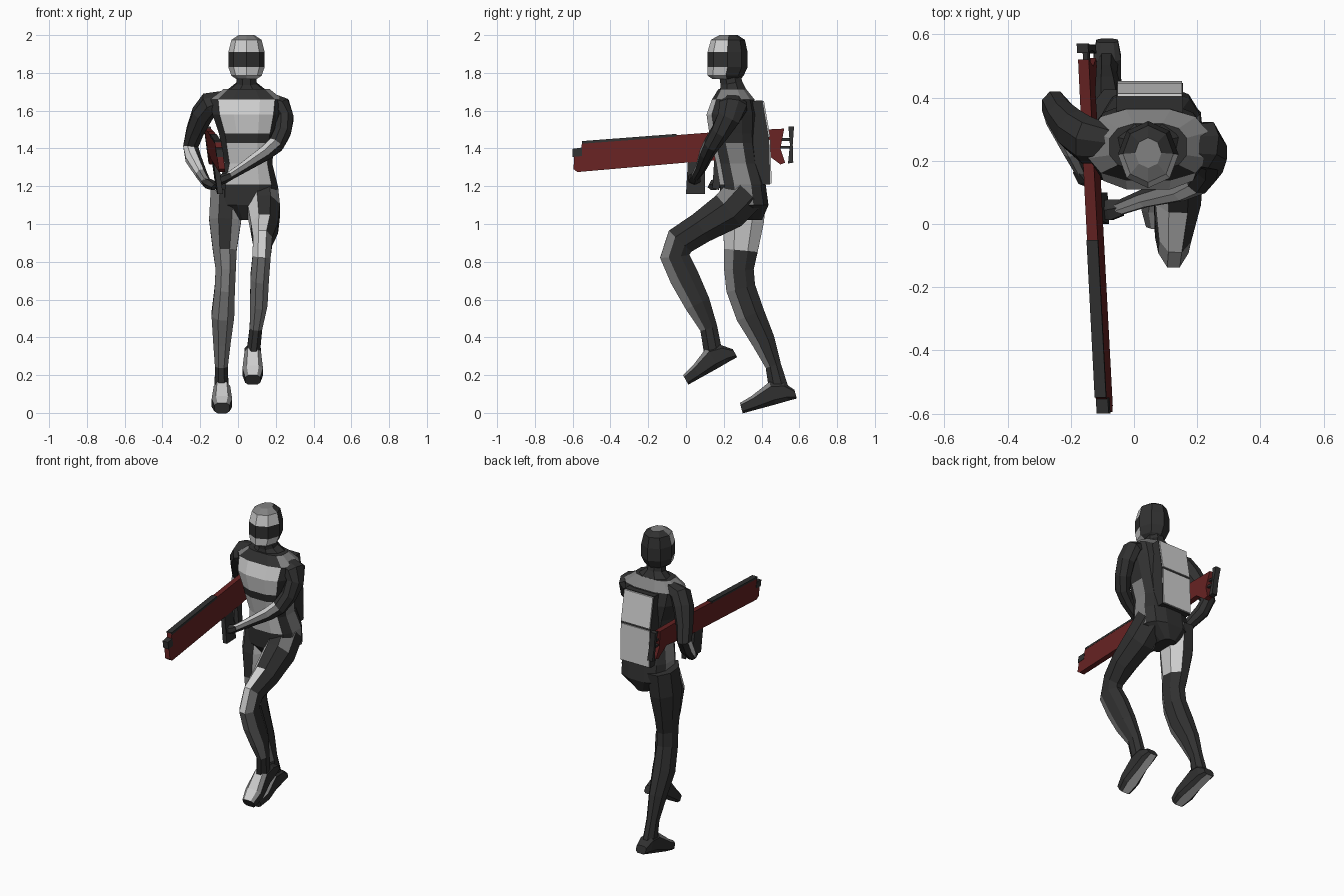
import bpy, bmesh, math
from mathutils import Vector, Matrix

DARK, MID, LIGHT, RED = range(4)
mats = []
for name, col in (("dark grey", (.03, .03, .03)), ("mid grey", (.22, .22, .22)),
                  ("light grey", (.62, .62, .62)), ("dark red", (.13, .016, .016))):
    m = bpy.data.materials.new(name)
    m.diffuse_color = (*col, 1)
    mats.append(m)


def finish(name, bm):
    bmesh.ops.recalc_face_normals(bm, faces=bm.faces)
    me = bpy.data.meshes.new(name)
    bm.to_mesh(me)
    bm.free()
    for m in mats:
        me.materials.append(m)
    ob = bpy.data.objects.new(name, me)
    bpy.context.collection.objects.link(ob)
    return ob


def tube(name, st, rule, n=8, ref=(1, 0, 0), power=1, off=.5, axis=None, mtx=None, caps=(DARK, DARK)):
    """Loft through stations (x, y, z, half width, half depth); rule(row, angle) gives the colour."""
    bm = bmesh.new()
    rings = []
    P = [Vector(s[:3]) for s in st]
    sp = lambda c: math.copysign(abs(c) ** power, c)
    for i, s in enumerate(st):
        t = Vector(axis) if axis else (P[min(i + 1, len(P) - 1)] - P[max(i - 1, 0)]).normalized()
        u = Vector(ref)
        u = (u - t * u.dot(t)).normalized()
        v = t.cross(u)
        ring = []
        for k in range(n):
            a = 2 * math.pi * (k - off) / n
            ring.append(bm.verts.new(P[i] + u * s[3] * sp(math.cos(a)) + v * s[4] * sp(math.sin(a))))
        rings.append(ring)
    for i in range(len(rings) - 1):
        for k in range(n):
            k2 = (k + 1) % n
            f = bm.faces.new((rings[i][k], rings[i][k2], rings[i + 1][k2], rings[i + 1][k]))
            f.material_index = rule(i, ((k + .5 - off) * 360 / n) % 360)
    bm.faces.new(rings[0]).material_index = caps[0]
    bm.faces.new(rings[-1]).material_index = caps[1]
    if mtx:
        bm.transform(mtx)
    return finish(name, bm)


def diff(a, b):
    return abs((a - b + 180) % 360 - 180)


def prism(name, pts, x0, x1, mat, warp=None):
    """Extrude a (y, z) outline from x0 to x1."""
    bm = bmesh.new()
    A = [bm.verts.new((x0, y, z)) for y, z in pts]
    B = [bm.verts.new((x1, y, z)) for y, z in pts]
    bm.faces.new(A)
    bm.faces.new(B)
    for i in range(len(pts)):
        j = (i + 1) % len(pts)
        bm.faces.new((A[i], A[j], B[j], B[i]))
    for f in bm.faces:
        f.material_index = mat
    if warp:
        for v in bm.verts:
            v.co.x = warp(v.co)
    return finish(name, bm)


# helmet: light front facets, dark visor band, dark back
def head_rule(i, a):
    if a > 180 or i == 2:
        return DARK
    return MID if i == 0 else LIGHT

tube("helmet", [(.045, .225, 2.0, .042, .048), (.045, .222, 1.975, .08, .09), (.045, .22, 1.91, .096, .106),
                (.045, .22, 1.83, .096, .106), (.045, .21, 1.785, .08, .095), (.045, .215, 1.768, .055, .075)],
     head_rule, off=0, axis=(0, 0, -1), caps=(MID, DARK))
tube("neck", [(.045, .23, 1.80, .055, .06), (.045, .24, 1.745, .058, .063), (.045, .25, 1.69, .13, .08)],
     lambda i, a: DARK)


# torso: chest and belly plates on the front, stripes down the sides
def torso_rule(i, a):
    if i == 0:
        return MID if diff(a, 90) > 45 else DARK
    if diff(a, 90) < 40 and i in (1, 2, 4, 5):
        return LIGHT
    if a in (0, 180) and 4 <= i <= 6:
        return MID
    return DARK

tube("torso", [(.045, .245, 1.715, .125, .075), (.045, .25, 1.66, .195, .115), (.045, .245, 1.58, .185, .14),
               (.05, .25, 1.48, .155, .13), (.05, .255, 1.43, .145, .125), (.055, .275, 1.32, .13, .118),
               (.055, .30, 1.21, .158, .125), (.052, .31, 1.10, .158, .13), (.045, .32, 1.02, .05, .085)],
     torso_rule, n=12, power=.75, axis=(0, 0, -1))

# backpack: dark core with two thin light plates on the back
prism("backpack_core", [(.33, 1.65), (.405, 1.655), (.44, 1.45), (.446, 1.21), (.36, 1.21)], -.055, .155, DARK)
prism("backpack_upper_plate", [(.403, 1.652), (.413, 1.65), (.446, 1.46), (.436, 1.46)], -.052, .152, LIGHT)
prism("backpack_lower_plate", [(.438, 1.447), (.447, 1.447), (.453, 1.215), (.444, 1.213)], -.052, .152, LIGHT)


# legs: light inner thighs, grey shin guards, dark elsewhere
def leg_rule(inner, knee, last):
    def rule(i, a):
        d = diff(a, inner)
        if i == last:
            return DARK
        if i < 2 and d <= 45:
            return LIGHT
        if i < 3 and d == 135 and a < 180 and (i == 0 or knee == MID):
            return MID
        if i < 2:
            return DARK
        if i == 2:
            return knee if diff(a, 90) <= 45 and d <= 90 else DARK
        if i == 3:
            return DARK if diff(a, 90) > 45 else MID if d == 135 else knee
        return MID if diff(a, 90) <= 45 else DARK
    return rule

tube("left_leg", [(.13, .32, 1.17, .088, .118), (.137, .225, 1.07, .092, .113), (.14, .08, .98, .078, .09),
                  (.13, -.03, .91, .055, .088), (.125, -.06, .83, .052, .084), (.115, -.01, .72, .053, .084),
                  (.11, .06, .58, .05, .074), (.095, .12, .45, .036, .05), (.082, .142, .33, .038, .052)],
     leg_rule(180, LIGHT, 7))
tube("right_leg", [(-.06, .32, 1.17, .092, .115), (-.068, .305, 1.02, .092, .117), (-.07, .29, .86, .068, .097),
                   (-.065, .28, .76, .058, .085), (-.07, .29, .66, .058, .084), (-.08, .34, .52, .065, .083),
                   (-.085, .41, .38, .05, .067), (-.088, .462, .25, .037, .045), (-.087, .49, .13, .04, .056)],
     leg_rule(0, MID, 7))

# feet, pivoting on the toe tip
foot = [(0, .297, .025, .036, .025), (0, .25, .052, .046, .053), (0, .18, .062, .046, .065),
        (0, .07, .038, .057, .04), (0, 0, .028, .042, .03)]

def foot_rule(i, a):
    if a == 270:
        return LIGHT
    if i > 1 and diff(a, 90) <= 45:
        return LIGHT if a == 90 else MID
    return DARK

for side, pos, tilt in (("left", (.078, .012, .15), 29), ("right", (-.085, .30, -.002), 15)):
    tube(side + "_foot", foot, foot_rule, power=.6, axis=(0, -1, 0), caps=(DARK, DARK),
         mtx=Matrix.Translation(pos) @ Matrix.Rotation(math.radians(tilt), 4, 'X'))

# arms: dark sleeves, grey forearm guards
tube("right_arm", [(-.06, .25, 1.665, .04, .06), (-.15, .265, 1.635, .062, .08), (-.19, .295, 1.58, .06, .072),
                   (-.228, .34, 1.49, .05, .055),
                   (-.25, .375, 1.41, .044, .048), (-.238, .335, 1.35, .044, .045), (-.195, .235, 1.265, .032, .033),
                   (-.165, .17, 1.215, .024, .028)],
     lambda i, a: (LIGHT if i in (4, 5) and 80 < a < 200 else MID if i == 6 and 80 < a < 200 else DARK))
tube("left_arm", [(.15, .25, 1.665, .065, .04), (.228, .25, 1.625, .08, .055), (.248, .225, 1.56, .065, .05),
                  (.235, .18, 1.485, .053, .048),
                  (.20, .135, 1.42, .045, .047), (.145, .11, 1.375, .04, .042), (.03, .08, 1.30, .03, .03),
                  (-.05, .05, 1.25, .024, .024)],
     lambda i, a: LIGHT if i > 3 and a == 225 else MID if i > 3 and a in (180, 270) else DARK, ref=(0, 1, 0))
tube("left_hand", [(-.04, .052, 1.255, .03, .022), (-.075, .045, 1.24, .038, .028), (-.11, .045, 1.225, .03, .022)],
     lambda i, a: DARK, n=6, ref=(0, 1, 0))
tube("right_hand", [(-.17, .18, 1.225, .022, .03), (-.15, .155, 1.21, .028, .038), (-.125, .14, 1.195, .02, .03)],
     lambda i, a: DARK, n=6, ref=(0, 0, 1))


# long gun, slightly yawed and leaning
def lean(c):
    return c.x - .122 - .042 * c.y - .13 * (c.z - 1.38)

def gun(name, pts, half, mat):
    prism(name, pts, -half, half, mat, lean)

gun("gun_body", [(-.595, 1.29), (-.575, 1.275), (0, 1.325), (.2, 1.34), (.42, 1.375), (.50, 1.315), (.525, 1.325),
                 (.50, 1.40), (.52, 1.505), (.42, 1.50), (.2, 1.49), (-.55, 1.432), (-.555, 1.40), (-.592, 1.393)],
    .017, RED)
gun("gun_rail", [(-.55, 1.425), (-.05, 1.463), (-.05, 1.477), (-.55, 1.439)], .018, DARK)
gun("gun_muzzle", [(-.60, 1.355), (-.55, 1.36), (-.55, 1.405), (-.60, 1.398)], .019, DARK)
gun("gun_magazine", [(0, 1.16), (.10, 1.16), (.10, 1.34), (.01, 1.335)], .014, DARK)
gun("gun_grip", [(.14, 1.19), (.175, 1.18), (.20, 1.35), (.15, 1.35)], .014, DARK)
gun("gun_butt_plate", [(.54, 1.32), (.568, 1.325), (.565, 1.42), (.572, 1.515), (.542, 1.515), (.55, 1.42)], .018, DARK)
for z in (1.40, 1.44):
    gun("gun_butt_rod", [(.49, z), (.56, z), (.56, z + .014), (.49, z + .014)], .008, DARK)
